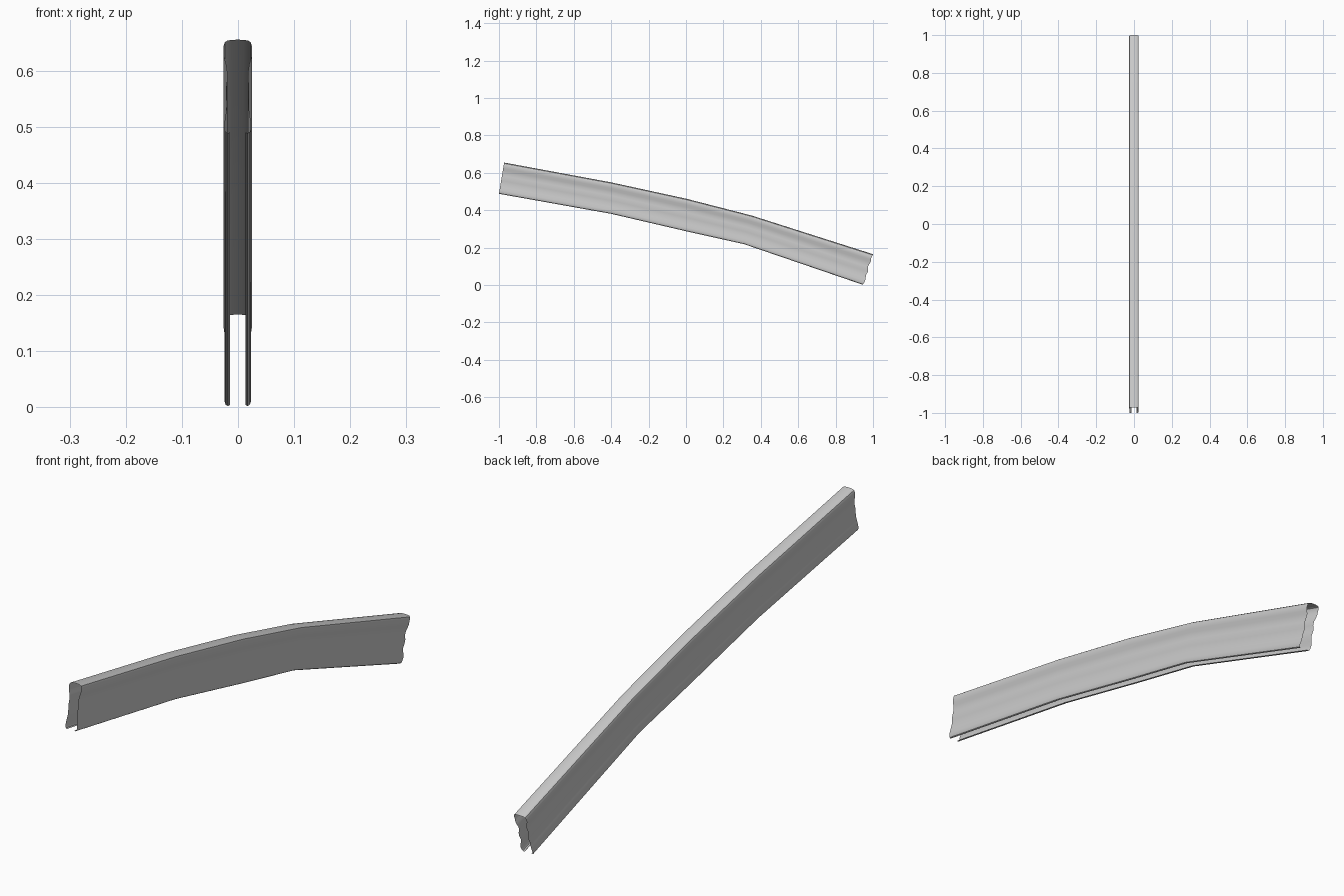
import bpy, bmesh
from mathutils import Vector

if "Cube" in bpy.data.objects:
    bpy.data.objects.remove(bpy.data.objects["Cube"])

# Top and bottom edge lines of the bent channel (y, z) at each station
top = [(-0.972, 0.655), (-0.40, 0.549), (0.0, 0.462), (0.35, 0.372), (1.0, 0.165)]
bottom = [(-1.0, 0.488), (-0.40, 0.381), (0.0, 0.288), (0.31, 0.219), (0.945, 0.002)]

# Half section (x, height fraction): inward lip, wavy wall, rounded shoulder
half = [(0.013, 0.012), (0.017, 0.0), (0.021, 0.015), (0.0235, 0.06), (0.023, 0.12),
        (0.0205, 0.22), (0.018, 0.32), (0.0185, 0.42), (0.020, 0.50), (0.0185, 0.58),
        (0.018, 0.66), (0.020, 0.74), (0.0235, 0.81), (0.025, 0.87), (0.0248, 0.93),
        (0.0225, 0.972), (0.018, 0.99), (0.010, 0.998)]
section = [(-x - 0.001, t) for x, t in half] + [(0, 1.0)] + [(x, t) for x, t in reversed(half)]

# Ripple of the cut at the far end (height fraction, y offset)
ripple = [(0, 0), (0.15, 0.007), (0.3, -0.001), (0.45, 0.005), (0.6, -0.006),
          (0.75, 0.002), (0.88, -0.003), (1, 0)]


def ripple_at(t):
    for (a, u), (b, v) in zip(ripple, ripple[1:]):
        if t <= b:
            return u + (v - u) * (t - a) / (b - a)
    return 0


bm = bmesh.new()
rings = []
for i, (hi, lo) in enumerate(zip(top, bottom)):
    ring = []
    for x, t in section:
        y = lo[0] + (hi[0] - lo[0]) * t
        z = lo[1] + (hi[1] - lo[1]) * t
        if i == len(top) - 1:
            y += ripple_at(t)
        ring.append(bm.verts.new(Vector((x, y, z))))
    rings.append(ring)

# Skin the open channel between stations
for a, b in zip(rings, rings[1:]):
    for j in range(len(section) - 1):
        bm.faces.new((a[j], a[j + 1], b[j + 1], b[j]))
bmesh.ops.recalc_face_normals(bm, faces=bm.faces)
# Make the top strip face upward
crown = max(bm.faces, key=lambda f: abs(f.normal.z))
if crown.normal.z < 0:
    bmesh.ops.reverse_faces(bm, faces=bm.faces)

mesh = bpy.data.meshes.new("bent_channel_trim")
bm.to_mesh(mesh)
bm.free()
trim = bpy.data.objects.new("bent_channel_trim", mesh)
bpy.context.collection.objects.link(trim)
bpy.context.view_layer.objects.active = trim
trim.select_set(True)
bpy.ops.object.shade_smooth_by_angle()
